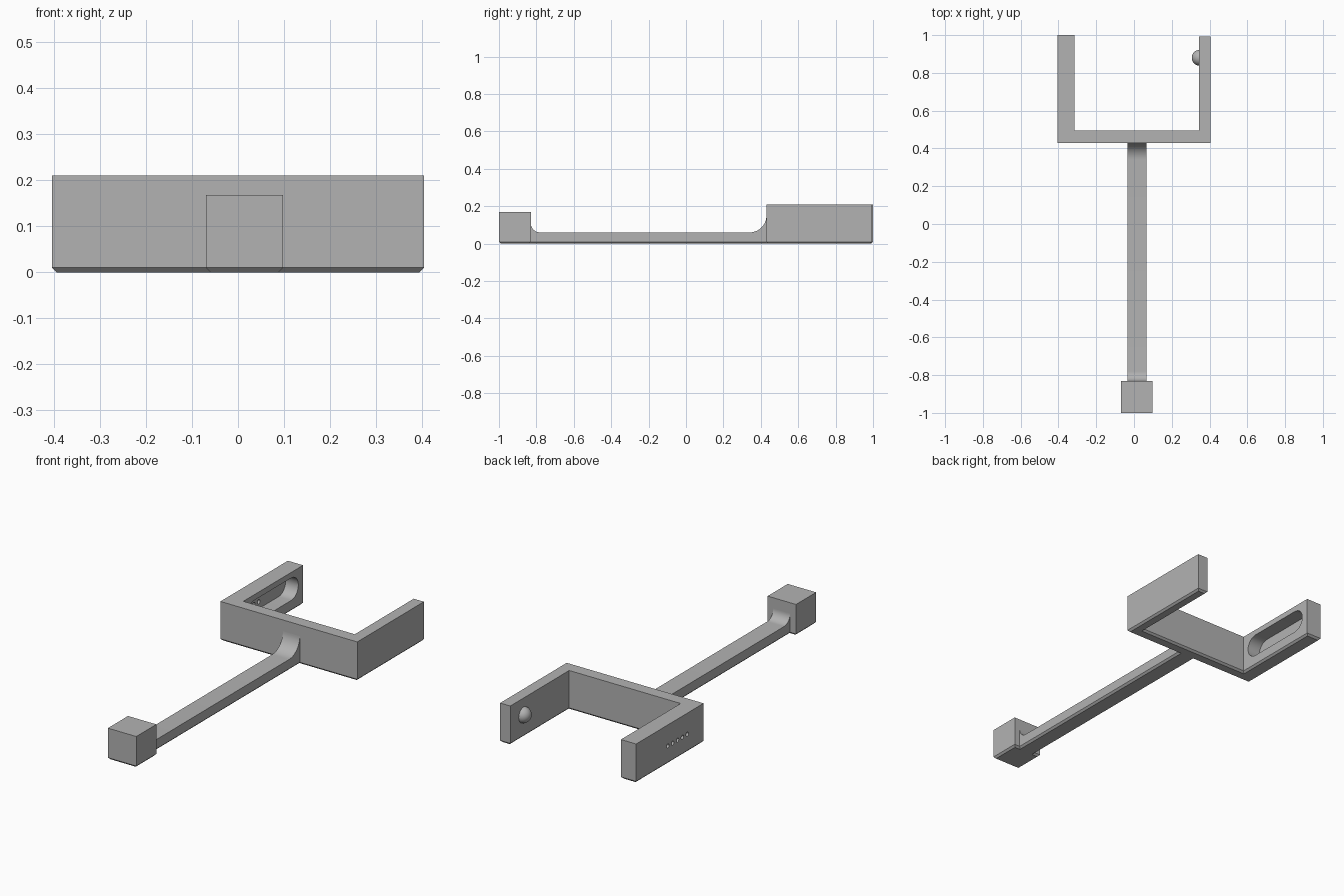
import bpy
import bmesh
import math
from mathutils import Vector

if "Cube" in bpy.data.objects:
    bpy.data.objects.remove(bpy.data.objects["Cube"], do_unlink=True)

grey = bpy.data.materials.new("plain grey")
grey.use_nodes = True
COLOUR = (0.45, 0.45, 0.45, 1)
grey.diffuse_color = COLOUR
grey.node_tree.nodes["Principled BSDF"].inputs["Base Color"].default_value = COLOUR

CHAMFER = 0.01


def prism(name, outline, axis, low, high, chamfer=True):
    """Extrude a flat outline along z or x, then chamfer its underside."""
    bm = bmesh.new()
    place = (lambda a, b: (a, b, low)) if axis == "z" else (lambda a, b: (low, a, b))
    face = bm.faces.new([bm.verts.new(place(a, b)) for a, b in outline])
    side = bmesh.ops.extrude_face_region(bm, geom=[face])
    direction = Vector((0, 0, 1)) if axis == "z" else Vector((1, 0, 0))
    moved = [v for v in side["geom"] if isinstance(v, bmesh.types.BMVert)]
    bmesh.ops.translate(bm, vec=direction * (high - low), verts=moved)
    bmesh.ops.recalc_face_normals(bm, faces=bm.faces)
    if chamfer:
        under = [e for e in bm.edges if all(abs(v.co.z) < 1e-5 for v in e.verts)]
        bmesh.ops.bevel(bm, geom=under, offset=CHAMFER, offset_type="OFFSET",
                        segments=1, affect="EDGES")
    mesh = bpy.data.meshes.new(name)
    bm.to_mesh(mesh)
    bm.free()
    obj = bpy.data.objects.new(name, mesh)
    bpy.context.collection.objects.link(obj)
    mesh.materials.append(grey)
    return obj


def arc(cy, cz, radius, start, end, steps=16):
    angles = [math.radians(start + (end - start) * i / steps) for i in range(steps + 1)]
    return [(cy + radius * math.cos(a), cz + radius * math.sin(a)) for a in angles]


def select_only(obj):
    bpy.ops.object.select_all(action="DESELECT")
    obj.select_set(True)
    bpy.context.view_layer.objects.active = obj


def smooth(obj):
    select_only(obj)
    bpy.ops.object.shade_smooth_by_angle(angle=math.radians(30))


def cut(target, cutter):
    cutter.hide_render = True
    mod = target.modifiers.new("cut", "BOOLEAN")
    mod.operation = "DIFFERENCE"
    mod.solver = "EXACT"
    mod.object = cutter
    select_only(target)
    bpy.ops.object.modifier_apply(modifier=mod.name)
    bpy.data.objects.remove(cutter, do_unlink=True)


# U-shaped bracket with one thick and one thin arm
OUT, FRONT, BAR = 0.405, 0.43, 0.495
THICK, THIN = -0.315, 0.345
bracket = prism("bracket", [(-OUT, FRONT), (OUT, FRONT), (OUT, 0.993), (THIN, 0.993),
                            (THIN, BAR), (THICK, BAR), (THICK, 1), (-OUT, 1)],
                "z", 0, 0.21)

# Rounded pocket inside the thick arm
R = 0.06
pocket = arc(0.9, 0.12, R, -90, 90) + arc(0.59, 0.12, R, 90, 270)
cut(bracket, prism("pocket_cutter", pocket, "x", -0.39, THICK + 0.05, chamfer=False))

# Row of small holes through the pocket floor
for i in range(5):
    ring = arc(0.568 + 0.041 * i, 0.097, 0.011, 0, 360, 16)[:-1]
    cut(bracket, prism("hole_cutter", ring, "x", -0.45, -0.36, chamfer=False))
smooth(bracket)

# End block
block = prism("end_block", [(-0.07, -1), (0.098, -1), (0.098, -0.83), (-0.07, -0.83)],
              "z", 0, 0.168)

# Stem with a fillet at each end
TOP, R1, R2 = 0.06, 0.05, 0.09
profile = [(-0.85, 0), (0.45, 0), (0.45, TOP + R2)]
profile += arc(FRONT - R2, TOP + R2, R2, 0, -90)
profile += arc(-0.83 + R1, TOP + R1, R1, 270, 180)
profile += [(-0.85, TOP + R1)]
stem = prism("stem", profile, "x", -0.035, 0.065)
smooth(stem)

# Round locating stud on the thin arm
bpy.ops.mesh.primitive_uv_sphere_add(segments=32, ring_count=16, radius=0.042,
                                     location=(THIN + 0.003, 0.88, 0.12))
stud = bpy.context.object
stud.name = "stud"
stud.data.materials.append(grey)
smooth(stud)
